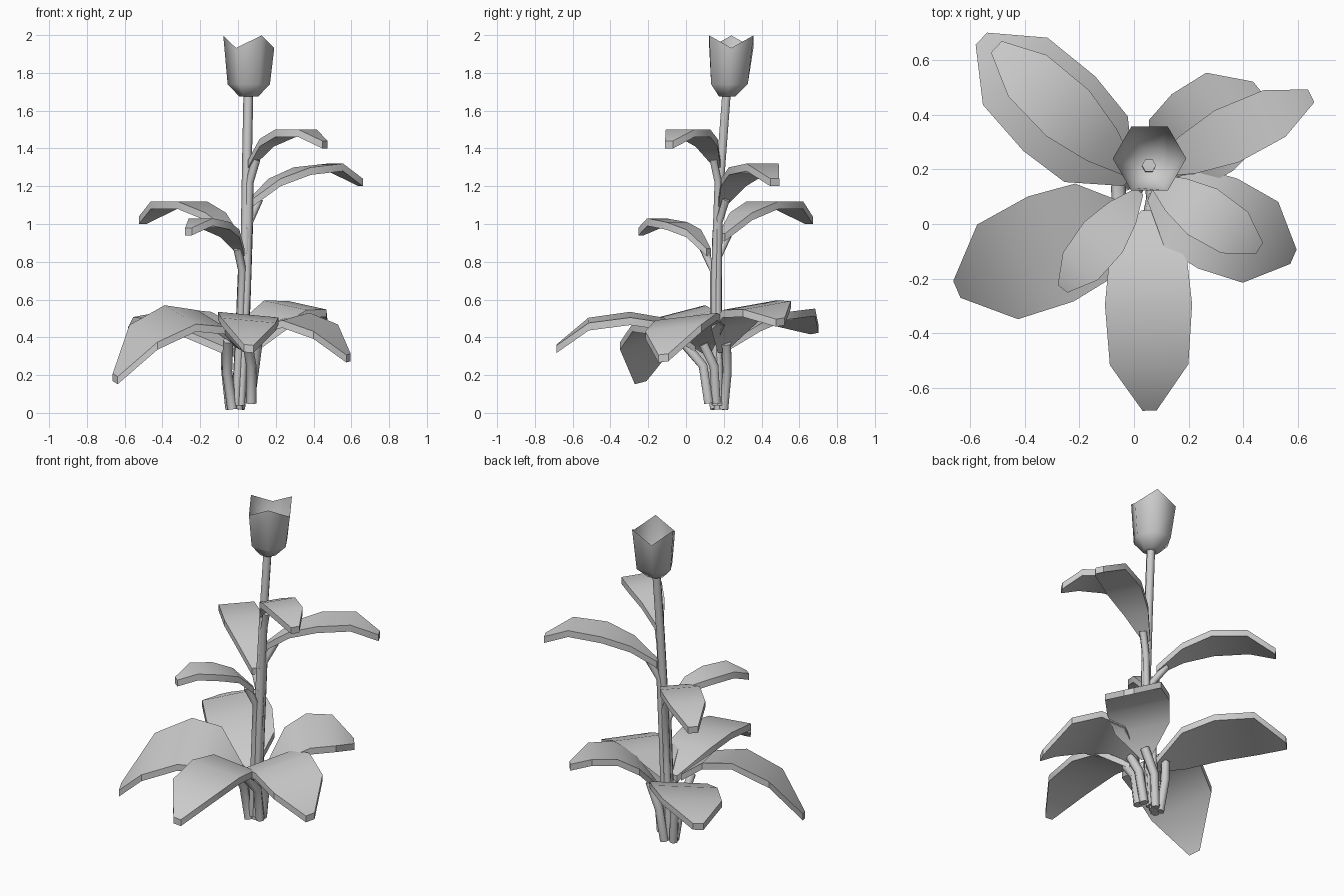
import bpy
import bmesh
from math import cos, sin, tau, radians
from mathutils import Vector

cube = bpy.data.objects.get("Cube")
if cube:
    bpy.data.objects.remove(cube, do_unlink=True)

# Single grey material for the whole plant
grey = bpy.data.materials.new("plain grey")
grey.use_nodes = True
colour = (0.6, 0.6, 0.6, 1)
grey.diffuse_color = colour
grey.node_tree.nodes["Principled BSDF"].inputs["Base Color"].default_value = colour


def finish(name, bm, angle=35):
    """Turn a bmesh into a smooth object that keeps its sharp edges."""
    bmesh.ops.recalc_face_normals(bm, faces=bm.faces)
    mesh = bpy.data.meshes.new(name)
    bm.to_mesh(mesh)
    bm.free()
    mesh.shade_smooth()
    mesh.set_sharp_from_angle(angle=radians(angle))
    mesh.materials.append(grey)
    obj = bpy.data.objects.new(name, mesh)
    bpy.context.collection.objects.link(obj)
    return obj


def loft(bm, rings, cap_start=True, cap_end=True):
    """Join equal rings of points with quads and close the ends."""
    loops = [[bm.verts.new(p) for p in ring] for ring in rings]
    for a, b in zip(loops, loops[1:]):
        n = len(a)
        for i in range(n):
            j = (i + 1) % n
            bm.faces.new((a[i], a[j], b[j], b[i]))
    if cap_start:
        bm.faces.new(loops[0][::-1])
    if cap_end:
        bm.faces.new(loops[-1])


def tube(name, points, radius, sides=6):
    """Low-poly round stalk; its rings are square to the path."""
    points = [Vector(p) for p in points]
    rings = []
    for i, p in enumerate(points):
        before, after = points[max(i - 1, 0)], points[min(i + 1, len(points) - 1)]
        tangent = (after - before).normalized()
        u = tangent.cross(Vector((0, 1, 0))).normalized()
        v = tangent.cross(u)
        rings.append([p + radius * (cos(tau * k / sides) * u + sin(tau * k / sides) * v)
                      for k in range(sides)])
    bm = bmesh.new()
    loft(bm, rings)
    return finish(name, bm, 65)


STATIONS = (0, 0.22, 0.47, 0.77, 1)      # places along each blade
LOWER_SHAPE = (0.15, 0.88, 1, 0.9, 0.16)  # relative blade widths
UPPER_SHAPE = (0.2, 0.7, 1, 0.9, 0.25)
THICKNESS = 0.04


def leaf(name, base, tip, heights, width, roll, shape):
    """Arched blade with a thick rim; roll lifts its left edge."""
    base, tip = Vector(base), Vector(tip)
    along = (tip - base).normalized()
    side = Vector((-along.y, along.x))
    rings = []
    for t, z, w in zip(STATIONS, heights, shape):
        mid = base.lerp(tip, t)
        ring = []
        for sign, drop in ((1, 0), (-1, 0), (-1, THICKNESS), (1, THICKNESS)):
            p = mid + side * (sign * w * width / 2)
            ring.append((p.x, p.y, z + sign * w * roll / 2 - drop))
        rings.append(ring)
    bm = bmesh.new()
    loft(bm, rings)
    finish(name, bm)
    # Where the stalk enters the blade
    join = base.lerp(tip, 0.08)
    return Vector((join.x, join.y, heights[0] + 0.2 * (heights[1] - heights[0]) - 0.02))


# Main stem
STEM = [Vector(p) for p in ((0.0, 0.17, 0.02), (0.025, 0.16, 0.5), (0.04, 0.16, 0.9),
                            (0.047, 0.185, 1.3), (0.055, 0.215, 1.7))]
tube("main_stem", STEM, 0.026)


def stem_at(z):
    for a, b in zip(STEM, STEM[1:]):
        if z <= b.z:
            return a.lerp(b, (z - a.z) / (b.z - a.z))
    return STEM[-1]


# Broad lower leaves: base, tip, heights, width, roll, stalk foot
lower = {
    "front": ((0.05, 0.05), (0.057, -0.685), (0.36, 0.49, 0.52, 0.49, 0.36),
              0.32, -0.03, (0.07, 0.12, 0.05)),
    "right_front": ((0.0, 0.04), (-0.65, -0.24), (0.38, 0.5, 0.52, 0.42, 0.2),
                    0.42, -0.1, (-0.03, 0.15, 0.02)),
    "right_back": ((-0.02, 0.16), (-0.56, 0.68), (0.34, 0.45, 0.51, 0.53, 0.46),
                   0.38, -0.05, (-0.04, 0.18, 0.02)),
    "left_back": ((0.07, 0.19), (0.455, 0.5), (0.36, 0.5, 0.57, 0.57, 0.5),
                  0.36, 0.05, (0.01, 0.2, 0.02)),
    "left_front": ((0.06, 0.11), (0.585, -0.12), (0.36, 0.48, 0.51, 0.45, 0.31),
                   0.36, 0.04, (0.06, 0.16, 0.05)),
}
for place, (base, tip, heights, width, roll, foot) in lower.items():
    join = leaf(place + "_lower_leaf", base, tip, heights, width, roll, LOWER_SHAPE)
    foot = Vector(foot)
    out = (Vector(tip) - Vector(base)).normalized() * 0.03
    knee = foot + Vector((out.x, out.y, 0.2))
    tube(place + "_lower_stalk", (foot, knee, join), 0.027)

# Narrow upper leaves, each with a stalk running down beside the stem
upper = {
    "right_front": ((0.02, 0.12), (-0.262, -0.238), (0.87, 0.97, 1.01, 1.03, 0.98), 0.18),
    "right_back": ((-0.01, 0.19), (-0.505, 0.65), (0.95, 1.06, 1.12, 1.12, 1.04), 0.23),
    "left_back": ((0.065, 0.19), (0.65, 0.47), (1.13, 1.24, 1.3, 1.32, 1.24), 0.21),
    "left_front": ((0.065, 0.165), (0.46, -0.09), (1.34, 1.45, 1.5, 1.5, 1.44), 0.2),
}
for place, (base, tip, heights, width) in upper.items():
    join = leaf(place + "_upper_leaf", base, tip, heights, width, 0, UPPER_SHAPE)
    out = (Vector(tip) - Vector(base)).normalized() * 0.018
    path = []
    for z in (0.04, heights[0] * 0.5, heights[0] - 0.12):
        p = stem_at(z)
        path.append((p.x + out.x, p.y + out.y, z))
    tube(place + "_upper_stalk", path + [join], 0.022)

# Six-sided flower cup with alternating high and low rim points
CENTRE = Vector((0.057, 0.24))
rings = []
for radius, z, shift in ((0.05, 1.675, 0.022), (0.112, 1.74, 0.01), (0.135, 1.965, 0)):
    ring = []
    for k in range(6):
        a = tau * k / 6
        wave = 0.033 * (-1) ** (k + 1) if shift == 0 else 0
        ring.append((CENTRE.x + radius * cos(a), CENTRE.y - shift + radius * sin(a), z + wave))
    rings.append(ring)
bm = bmesh.new()
loft(bm, rings, cap_end=False)
finish("flower_cup", bm, 70)
